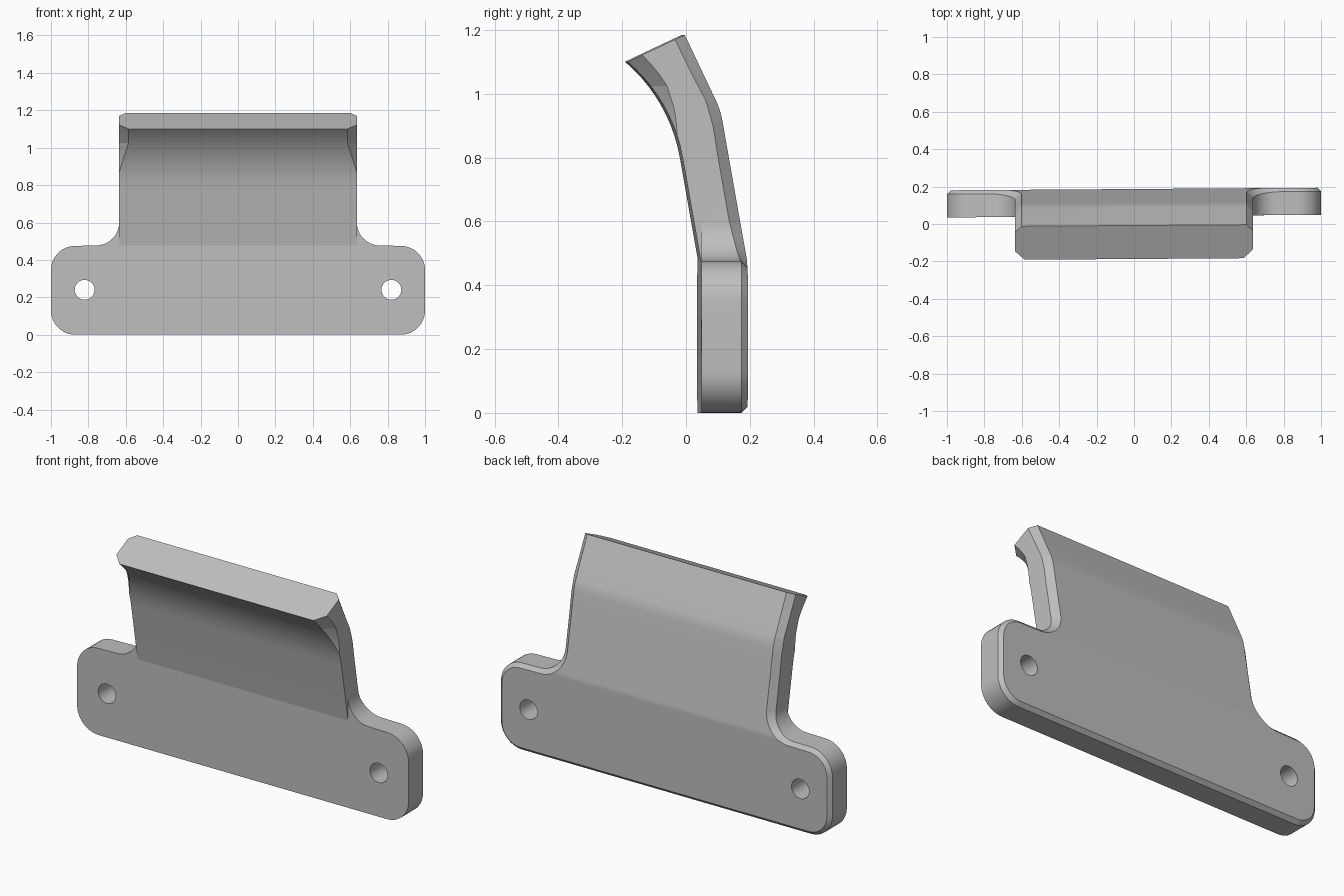
import bpy
import bmesh
from math import sin, cos, radians, pi
from mathutils import Vector

if "Cube" in bpy.data.objects:
    bpy.data.objects.remove(bpy.data.objects["Cube"], do_unlink=True)

NECK, FRONT, BACK, KINK, SLOPE = 0.635, 0.042, 0.187, 0.477, 0.176
FILLET, STEPS = 0.125, 12


def lean(y, z):
    """Depth of a surface that leans forward above the kink."""
    return y - max(0, z - KINK) * SLOPE


rows = []  # each row holds five points of the right half, from front to back


def plate_row(cx, cz, radius, angle, chamfer, sign):
    """Row of the plate outline, taken from an arc and its offset."""
    dx, dz = cos(angle), sin(angle)
    x, z = cx + radius * dx, cz + radius * dz
    inner = radius - sign * chamfer
    ex, ez = cx + inner * dx, cz + inner * dz
    rows.append([Vector(p) for p in (
        (NECK, lean(FRONT, z), z), (NECK, FRONT, z), (x, FRONT, z),
        (x, lean(BACK, z) - chamfer, z), (ex, lean(BACK, ez), ez))])


# Plate: lower corner, upper corner, then the concave fillet into the neck
for cz, start in ((0.13, -pi / 2), (0.345, 0)):
    for i in range(STEPS + 1):
        plate_row(0.87, cz, 0.13, start + i / STEPS * pi / 2, 0.02, 1)
for i in range(STEPS + 1):
    t = i / STEPS
    plate_row(NECK + FILLET, KINK + FILLET, FILLET,
              -pi / 2 - t * pi / 2, 0.02 + 0.014 * t, -1)

# Neck: straight leaning part, then the curved lip with cut corners
a0, a1, radius = radians(10), radians(49.6), 0.511
N = 10
for k in range(N + 1):
    t = k / N
    a = a0 + (a1 - a0) * t
    f = Vector((NECK, -0.015 - radius * (cos(a0) - cos(a)),
                0.8 + radius * (sin(a) - sin(a0))))
    if k == 0:
        b = Vector((NECK, lean(BACK, 0.8), 0.8))
    elif k <= 6:
        s = a0 + radians(15) * (k - 1) / 5
        b = Vector((NECK, 0.11 - 0.25 * (cos(a0) - cos(s)),
                    0.915 + 0.25 * (sin(s) - sin(a0))))
        bend = b
    else:
        b = bend.lerp(Vector((NECK, -0.008, 1.185)), (k - 6) / (N - 6))
    d = (b - f).normalized()
    cut = 0.05 * min(1, max(0, (t - 0.2) / 0.5))
    side = f + d * cut
    rows.append([f - Vector((cut, 0, 0)), side, side.copy(),
                 b - d * 0.034, b - Vector((0.034, 0, 0))])

# Skin the rows, mirrored across the middle
bm = bmesh.new()
rings = []
for row in rows:
    right = [bm.verts.new(p) for p in row]
    left = [bm.verts.new((-p.x, p.y, p.z)) for p in row]
    rings.append(right + left[::-1])
for lo, hi in zip(rings, rings[1:]):
    for i in range(len(lo)):
        j = (i + 1) % len(lo)
        bm.faces.new((lo[i], lo[j], hi[j], hi[i]))
for ring in (rings[0], rings[-1]):
    bm.faces.new(ring[:4] + ring[6:])
    bm.faces.new(ring[3:7])
bmesh.ops.remove_doubles(bm, verts=bm.verts, dist=0.0002)
bmesh.ops.recalc_face_normals(bm, faces=bm.faces)
for v in bm.verts:  # slight twist of the whole piece
    v.co.y += 0.007 * v.co.x
mesh = bpy.data.meshes.new("bracket")
bm.to_mesh(mesh)
bm.free()
bracket = bpy.data.objects.new("bracket", mesh)
bpy.context.collection.objects.link(bracket)

grey = bpy.data.materials.new("plain grey")
grey.use_nodes = True
colour = (0.52, 0.52, 0.52, 1)
grey.diffuse_color = colour
grey.node_tree.nodes["Principled BSDF"].inputs["Base Color"].default_value = colour
mesh.materials.append(grey)

# Screw holes
for side in (-1, 1):
    bpy.ops.mesh.primitive_cylinder_add(
        vertices=48, radius=0.053, depth=0.6,
        location=(side * 0.82, 0.11, 0.24), rotation=(pi / 2, 0, 0))
    cutter = bpy.context.object
    cutter.name = "hole_cutter"
    cutter.hide_render = True
    cutter.data.materials.append(grey)
    mod = bracket.modifiers.new("hole", 'BOOLEAN')
    mod.operation, mod.solver, mod.object = 'DIFFERENCE', 'EXACT', cutter
    bpy.context.view_layer.objects.active = bracket
    bpy.ops.object.modifier_apply(modifier=mod.name)
    bpy.data.objects.remove(cutter, do_unlink=True)

bpy.ops.object.select_all(action='DESELECT')
bracket.select_set(True)
bpy.context.view_layer.objects.active = bracket
bpy.ops.object.shade_smooth_by_angle(angle=radians(9))
